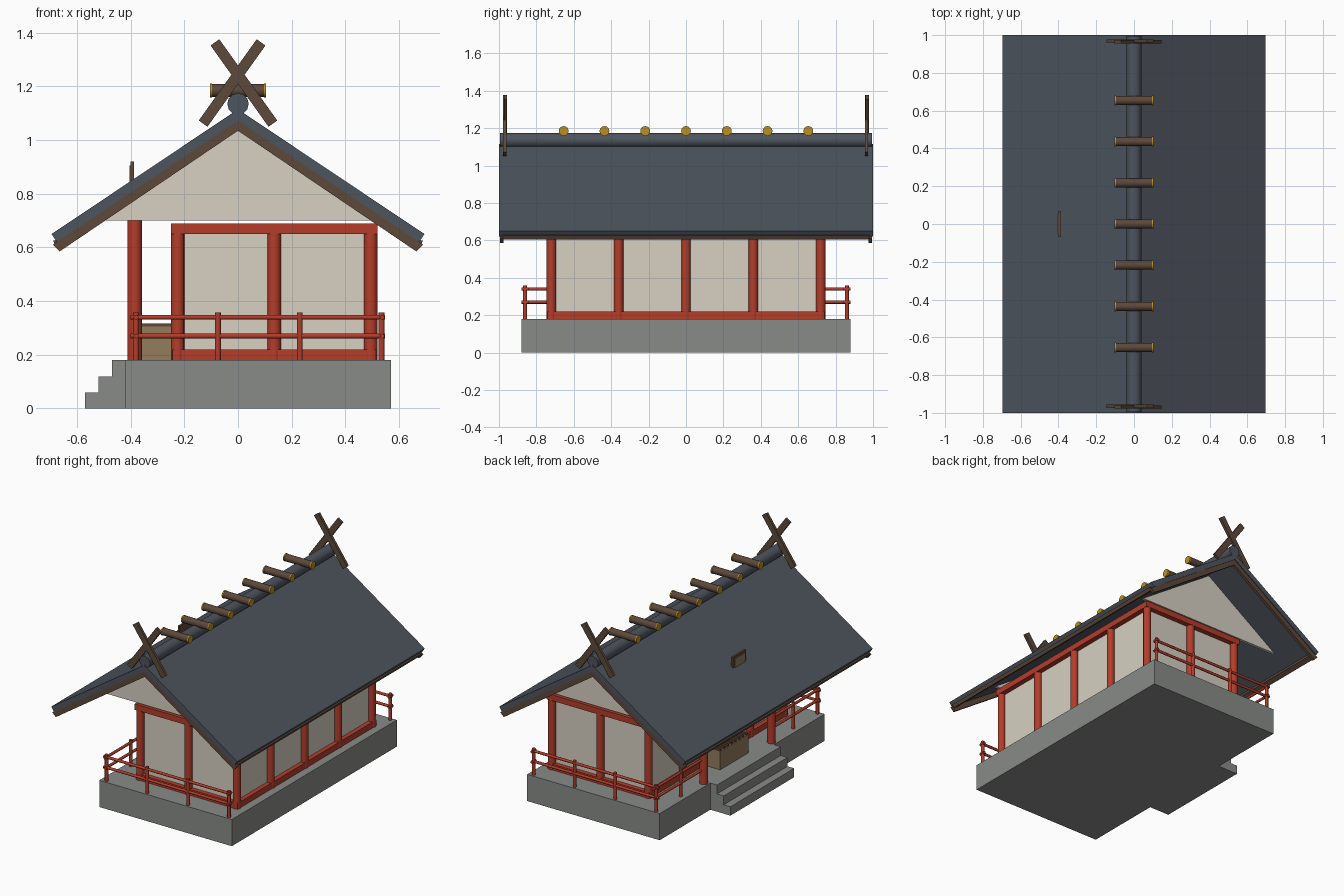
import bpy, bmesh, math
from mathutils import Vector, Matrix

if "Cube" in bpy.data.objects:
    bpy.data.objects.remove(bpy.data.objects["Cube"], do_unlink=True)


def material(name, rgb):
    m = bpy.data.materials.new(name)
    m.use_nodes = True
    m.diffuse_color = (*rgb, 1)
    m.node_tree.nodes["Principled BSDF"].inputs["Base Color"].default_value = (*rgb, 1)
    return m


STONE = material("grey stone", (0.25, 0.26, 0.245))
RED = material("red lacquer", (0.45, 0.047, 0.024))
PLASTER = material("cream plaster", (0.68, 0.63, 0.54))
SLATE = material("slate roof", (0.076, 0.09, 0.112))
BROWN = material("dark wood", (0.11, 0.065, 0.042))
TAN = material("light wood", (0.29, 0.2, 0.11))
GOLD = material("gold", (0.5, 0.28, 0.015))


def box(bm, x, y, z):
    """Box from (min, max) pairs."""
    size = [b - a for a, b in (x, y, z)]
    mid = [(a + b) / 2 for a, b in (x, y, z)]
    mat = Matrix.Translation(mid) @ Matrix.Diagonal((*size, 1))
    bmesh.ops.create_cube(bm, size=1, matrix=mat)


def rod(bm, a, b, r, sides=16):
    """Cylinder between two points."""
    a, b = Vector(a), Vector(b)
    rot = (b - a).to_track_quat('Z', 'Y').to_matrix().to_4x4()
    bmesh.ops.create_cone(bm, cap_ends=True, segments=sides, radius1=r, radius2=r,
                          depth=(b - a).length, matrix=Matrix.Translation((a + b) / 2) @ rot)


def prism(bm, pts, y0, y1):
    """Profile in x and z, extruded along y."""
    face = bm.faces.new([bm.verts.new((x, y0, z)) for x, z in pts])
    ext = bmesh.ops.extrude_face_region(bm, geom=[face])["geom"]
    bmesh.ops.translate(bm, vec=(0, y1 - y0, 0),
                        verts=[g for g in ext if isinstance(g, bmesh.types.BMVert)])


def chevron(bm, top, eave_top, eave_low, low, y0, y1):
    """Gabled slab given by its right half."""
    right = [(0, top), eave_top, eave_low, (0, low)]
    left = [(-eave_low[0], eave_low[1]), (-eave_top[0], eave_top[1])]
    prism(bm, right + left, y0, y1)


def finish(name, bm, mat, smooth=False):
    bmesh.ops.recalc_face_normals(bm, faces=bm.faces)
    me = bpy.data.meshes.new(name)
    bm.to_mesh(me)
    bm.free()
    me.materials.append(mat)
    ob = bpy.data.objects.new(name, me)
    bpy.context.collection.objects.link(ob)
    if smooth:
        bpy.ops.object.select_all(action='DESELECT')
        ob.select_set(True)
        bpy.context.view_layer.objects.active = ob
        bpy.ops.object.shade_smooth_by_angle(angle=math.radians(40))


FLOOR = 0.18
COLS_X = (-0.225, 0.135, 0.495)
COLS_Y = (-0.72, -0.36, 0, 0.36, 0.72)

# Stone base and steps
bm = bmesh.new()
box(bm, (-0.42, 0.57), (-0.88, 0.88), (0, FLOOR))
finish("stone_base", bm, STONE)
bm = bmesh.new()
for i in range(3):
    box(bm, (-0.57 + 0.05 * i, -0.52 + 0.05 * i), (-0.34, 0.34), (0, 0.06 * (i + 1)))
finish("steps", bm, STONE)

# Hall walls, posts and beams
bm = bmesh.new()
box(bm, (-0.215, 0.485), (-0.71, 0.71), (FLOOR, 0.68))
finish("walls", bm, PLASTER)
bm = bmesh.new()
for x in COLS_X:
    for y in COLS_Y:
        if abs(y) > 0.7 or x != COLS_X[1]:
            rod(bm, (x, y, FLOOR), (x, y, 0.69), 0.025)
finish("wall_posts", bm, RED, True)
bm = bmesh.new()
for z, h, w in ((FLOOR, 0.04, 0.02), (0.65, 0.04, 0.025)):
    for y in (-0.72, 0.72):
        box(bm, (-0.225 - w, 0.495 + w), (y - w, y + w), (z, z + h))
    for x in (COLS_X[0], COLS_X[2]):
        box(bm, (x - w, x + w), (-0.72, 0.72), (z, z + h))
finish("wall_beams", bm, RED)

# Porch posts
bm = bmesh.new()
for y in (-0.36, 0.36):
    rod(bm, (-0.385, y, FLOOR), (-0.385, y, 0.7), 0.027)
finish("porch_posts", bm, RED, True)

# Railing along both ends and beside the steps
bm = bmesh.new()
for s in (-1, 1):
    y = 0.86 * s
    for i in range(4):
        x = -0.38 + 0.305 * i
        rod(bm, (x, y, FLOOR), (x, y, 0.358), 0.011, 12)
    rod(bm, (-0.38, 0.6 * s, FLOOR), (-0.38, 0.6 * s, 0.358), 0.011, 12)
    for z in (0.27, 0.34):
        rod(bm, (-0.4, y, z), (0.548, y, z), 0.009, 10)
        rod(bm, (-0.38, 0.88 * s, z), (-0.38, 0.36 * s, z), 0.009, 10)
        rod(bm, (0.537, 0.88 * s, z), (0.537, 0.84 * s, z), 0.009, 10)
finish("railing", bm, RED, True)

# Offering box with slatted top
bm = bmesh.new()
box(bm, (-0.36, -0.23), (-0.15, 0.15), (FLOOR, 0.305))
finish("offering_box", bm, TAN)
bm = bmesh.new()
for i in range(8):
    y = -0.14 + 0.04 * i
    box(bm, (-0.358, -0.232), (y - 0.008, y + 0.008), (0.3, 0.317))
finish("offering_box_slats", bm, BROWN)

# Gable walls
bm = bmesh.new()
for s in (-1, 1):
    prism(bm, [(-0.545, 0.7), (0.545, 0.7), (0, 1.068)], 0.72 * s, 0.74 * s)
finish("gable_walls", bm, PLASTER)

# Roof, bargeboards and eave boards
bm = bmesh.new()
chevron(bm, 1.115, (0.695, 0.65), (0.675, 0.621), 1.073, -1, 1)
finish("roof", bm, SLATE)
bm = bmesh.new()
for s in (-1, 1):
    chevron(bm, 1.073, (0.69, 0.611), (0.665, 0.585), 1.035, 0.975 * s, 0.995 * s)
finish("bargeboards", bm, BROWN)
bm = bmesh.new()
for s in (-1, 1):
    prism(bm, [(0.65 * s, 0.637), (0.689 * s, 0.625), (0.678 * s, 0.604), (0.65 * s, 0.622)],
          -0.98, 0.98)
finish("eave_boards", bm, BROWN)

# Round ridge
bm = bmesh.new()
rod(bm, (0, -0.995, 1.135), (0, 0.995, 1.135), 0.04, 12)
finish("ridge", bm, SLATE, True)

# Logs across the ridge, with gold ends
logs, caps = bmesh.new(), bmesh.new()
for i in range(-3, 4):
    y = 0.218 * i
    rod(logs, (-0.1, y, 1.185), (0.1, y, 1.185), 0.024)
    for s in (-1, 1):
        rod(caps, (0.096 * s, y, 1.185), (0.104 * s, y, 1.185), 0.026)
finish("ridge_logs", logs, BROWN, True)
finish("log_caps", caps, GOLD, True)

# Crossed finials at both ends
bm = bmesh.new()
for y in (-0.967, 0.967):
    for s in (-1, 1):
        mat = (Matrix.Translation((-0.022 * s, y + 0.002 * s, 1.213))
               @ Matrix.Rotation(s * math.radians(35.5), 4, 'Y')
               @ Matrix.Diagonal((0.04, 0.018, 0.372, 1)))
        bmesh.ops.create_cube(bm, size=1, matrix=mat)
finish("crossed_finials", bm, BROWN)

# Plaque above the steps
bm = bmesh.new()
box(bm, (-0.4, -0.387), (-0.07, 0.07), (0.82, 0.92))
finish("plaque", bm, BROWN)
bm = bmesh.new()
box(bm, (-0.404, -0.4), (-0.055, 0.055), (0.835, 0.905))
finish("plaque_face", bm, TAN)
